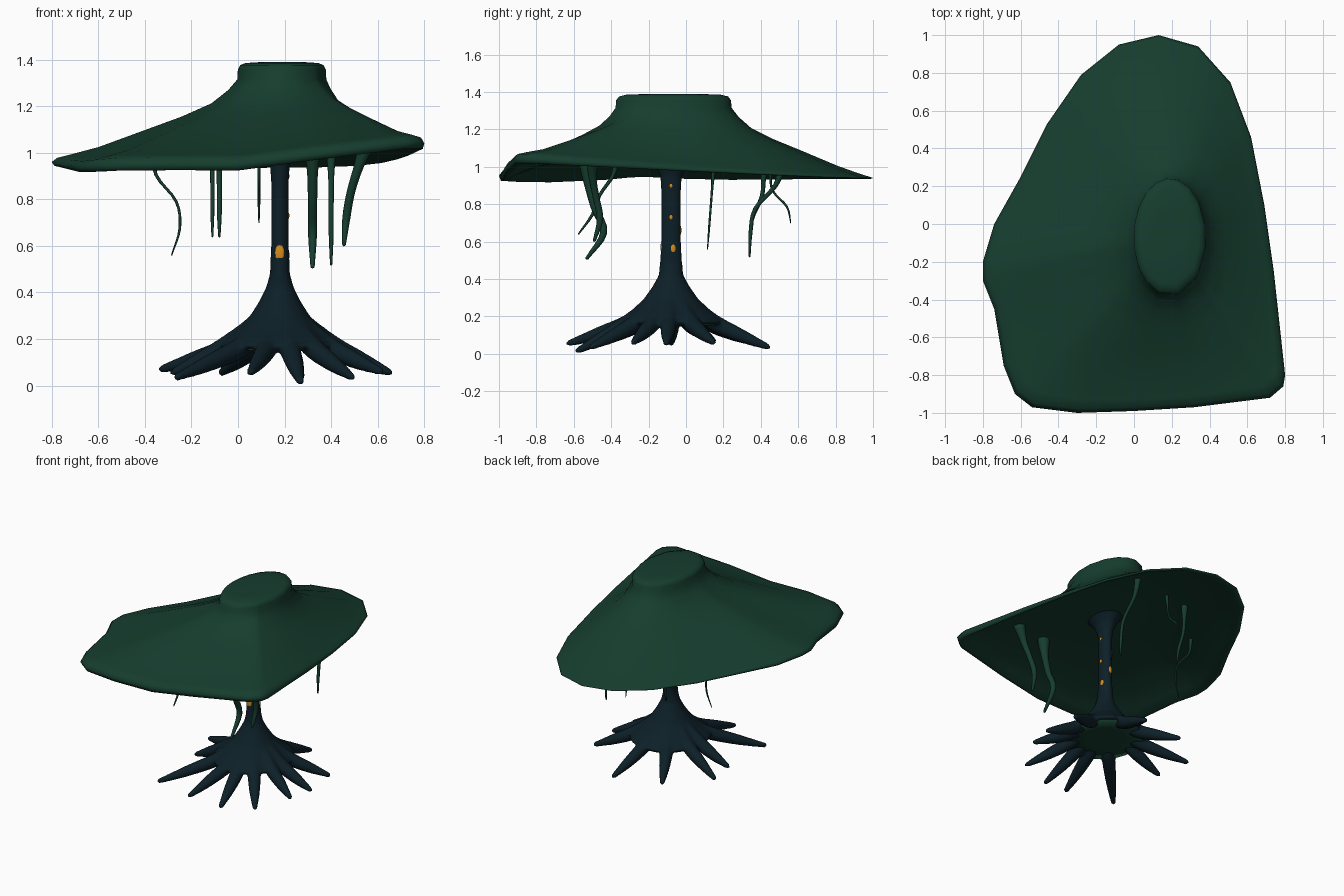
import bpy, bmesh
from math import cos, sin, pi, atan2, radians
from mathutils import Vector

if "Cube" in bpy.data.objects:
    bpy.data.objects.remove(bpy.data.objects["Cube"])


def material(name, rgb):
    m = bpy.data.materials.new(name)
    m.diffuse_color = (*rgb, 1)
    m.use_nodes = True
    m.node_tree.nodes["Principled BSDF"].inputs["Base Color"].default_value = m.diffuse_color
    return m


GREEN = material("leaf_green", (0.008, 0.047, 0.028))
BARK = material("dark_bark", (0.004, 0.014, 0.021))
AMBER = material("amber", (0.68, 0.26, 0.01))


def finish(name, bm, mat):
    bmesh.ops.recalc_face_normals(bm, faces=bm.faces)
    for f in bm.faces:
        f.smooth = True
    me = bpy.data.meshes.new(name)
    bm.to_mesh(me)
    bm.free()
    me.materials.append(mat)
    ob = bpy.data.objects.new(name, me)
    bpy.context.collection.objects.link(ob)
    return ob


def loft(bm, rings, start, end):
    """Skin closed rings and close each end with a fan to a point."""
    vs = [[bm.verts.new(p) for p in r] for r in rings]
    n = len(vs[0])
    for a, b in zip(vs, vs[1:]):
        for i in range(n):
            j = (i + 1) % n
            bm.faces.new((a[i], a[j], b[j], b[i]))
    for ring, tip in ((vs[0], start), (vs[-1], end)):
        c = bm.verts.new(tip)
        for i in range(n):
            bm.faces.new((ring[i], ring[(i + 1) % n], c))


def smooth_path(pts, steps=4):
    """Catmull-Rom through (x, y, z, radius) points."""
    p = [Vector(q) for q in pts]
    p = [2 * p[0] - p[1]] + p + [2 * p[-1] - p[-2]]
    out = []
    for a, b, c, d in zip(p, p[1:], p[2:], p[3:]):
        for s in range(steps):
            t = s / steps
            out.append(0.5 * (2 * b + (c - a) * t + (2 * a - 5 * b + 4 * c - d) * t * t
                              + (3 * b - a - 3 * c + d) * t ** 3))
    return out + [p[-2]]


def tube(bm, pts, sides=10):
    path = smooth_path(pts)
    mid = (path[-1] - path[0]).to_3d()
    ref = Vector((0, 0, 1)).cross(mid) if mid.to_2d().length > .2 else Vector((0, 1, 0))
    rings = []
    for i, q in enumerate(path):
        d = (path[min(i + 1, len(path) - 1)] - path[max(i - 1, 0)]).to_3d().normalized()
        u = ref.cross(d).normalized()
        w = d.cross(u)
        rings.append([q.to_3d() + q[3] * (u * cos(k * 2 * pi / sides) + w * sin(k * 2 * pi / sides))
                      for k in range(sides)])
    loft(bm, rings, path[0].to_3d(), path[-1].to_3d() + d * path[-1][3])


# Cap: uneven rim outline (x, y) blended up to an oval crown
RIM = [(.13, 1), (.34, .94), (.51, .75), (.62, .46), (.69, .1), (.74, -.25), (.8, -.8),
       (.79, -.86), (.72, -.92), (.32, -.97), (0, -.99), (-.3, -1), (-.54, -.97), (-.63, -.9),
       (-.69, -.75), (-.74, -.45), (-.8, -.3), (-.8, -.2), (-.74, 0), (-.6, .25), (-.46, .53),
       (-.28, .79), (-.08, .95)]
CX, CY, RX, RY, CROWN = .19, -.07, .193, .315, 1.315
cols = []
for x, y in RIM:
    phi = atan2((y - CY) / RY, (x - CX) / RX)
    # the rim rises to the front right and at the left bulge; its lip thickens to the front
    z = .94 + .0735 * max(x, 0) * (1 - y) * .95 + .2 * max(0, -x - .7) + .08 * max(0, -y - .85)
    lip = .01 + .05 * ((1 - y) / 2) ** 1.5
    cols.append((Vector((CX, CY)), Vector((RX * cos(phi), RY * sin(phi))), Vector((x, y)), z, lip))


def crown_ring(s, z):
    return [(*(c + e * s), z) for c, e, p, zr, lip in cols]


def slope_ring(t, h, top, f):
    return [(*(c + e).lerp(p, t), zr + (top - zr) * h + lip * f) for c, e, p, zr, lip in cols]


bm = bmesh.new()
rings = [crown_ring(s, z) for s, z in ((.5, 1.389), (.82, 1.385), (.94, 1.376), (.99, 1.355))]
rings += [slope_ring(t, h, CROWN, f) for t, h, f in
          ((0, 1, 0), (.05, .87, 0), (.14, .71, 0), (.3, .55, 0), (.5, .385, 0), (.75, .17, .1),
           (.9, .055, .35), (.97, .01, .4), (1, 0, 0), (.985, 0, -.45), (.95, 0, -.45))]
rings += [slope_ring(t, h, 1.06, f) for t, h, f in
          ((.88, .15, -.2), (.7, .45, 0), (.45, .75, 0), (.2, .95, 0), (0, 1, 0))]
loft(bm, rings, (CX, CY, 1.39), (CX, CY, 1.06))
finish("mushroom_cap", bm, GREEN)

# Trunk flaring into the cap and the root skirt, with spreading roots, fused by remesh
TX, TY, N = .18, -.08, 24


def lathe(bm, profile, start, end):
    """Revolve (radius, height) points around the trunk; the slim stem is oval in y."""
    loft(bm, [[(TX + r * cos(k * 2 * pi / N), TY + r * sin(k * 2 * pi / N) * (1.4 if z > .45 else 1.1), z)
               for k in range(N)] for r, z in profile], (TX, TY, start), (TX, TY, end))


bm = bmesh.new()
lathe(bm, [(.11, 1.075), (.09, 1.055), (.06, 1.01), (.042, .95), (.037, .85), (.038, .6), (.043, .48),
           (.06, .42), (.09, .36), (.135, .29), (.19, .235), (.245, .19), (.265, .168), (.25, .158)],
      1.075, .19)
for deg, length, tip in ((225, .63, .03), (257, .565, .05), (280, .51, .01), (306, .53, .03),
                         (335, .48, .055), (357, .475, .05), (27, .5, .055), (80, .53, .03),
                         (119, .52, .05), (156, .56, .065), (180, .46, .05)):
    ca, sa = cos(radians(deg)), sin(radians(deg))
    tube(bm, [(TX + ca * r, TY + sa * r, h, w) for r, h, w in
              ((.03, .35, .03), (.12, .255, .04), (.23, .168, .046),
               (.115 + length / 2, .082 + tip / 2, .037), (length, tip + .005, .017))])
trunk = finish("trunk_and_roots", bm, BARK)
fuse = trunk.modifiers.new("fuse", 'REMESH')
fuse.mode = 'VOXEL'
fuse.voxel_size = .01
fuse.use_smooth_shade = True
soften = trunk.modifiers.new("soften", 'SMOOTH')
soften.factor, soften.iterations = .5, 6

# Mossy underside of the root skirt
bm = bmesh.new()
lathe(bm, [(.24, .165), (.24, .15), (.12, .155)], .175, .16)
finish("root_underside", bm, GREEN)

# Amber spots set in the trunk: angle, height, half height
for i, (deg, z, h) in enumerate(((-92, .57, .038), (15, .56, .03), (0, .73, .015), (0, .9, .015),
                                 (100, .66, .028)), 1):
    a = radians(deg)
    bm = bmesh.new()
    bmesh.ops.create_uvsphere(bm, u_segments=12, v_segments=8, radius=1)
    ob = finish(f"amber_spot_{i}", bm, AMBER)
    ob.scale = (.008, .004 + h * .43, h)
    ob.rotation_euler.z = a
    ob.location = (TX + .033 * cos(a), TY + .048 * sin(a), z)


# Hanging vines: evenly spaced drops from the cap, flared on top and tapered below
def vine(name, xs, ys, bottom, r, top=1.06):
    pts = []
    for k, w in enumerate((2.2, 1.2, 1, .95, .45)):
        x = xs[k] if len(xs) == 5 else xs[0] + (xs[-1] - xs[0]) * k / 4
        y = ys[k] if len(ys) == 5 else ys[0] + (ys[-1] - ys[0]) * k / 4
        pts.append((x, y, top + (bottom - top) * k / 4, r * w))
    bm = bmesh.new()
    tube(bm, pts, 8)
    finish(name, bm, GREEN)


vine("thick_front_vine", [.32], [-.54, -.525, -.49, -.44, -.53], .51, .02)
vine("right_front_vine", [.56, .52, .485, .465, .455], [-.5, -.5, -.48, -.46, -.49], .605, .018)
vine("slim_front_vine", [-.11], [-.37, -.39, -.46, -.5, -.575], .64, .009)
vine("curly_left_vine", [-.36, -.352, -.265, -.25, -.285], [.15, .115], .56, .006, 1.02)
vine("right_back_vine", [.4], [.52, .48, .37, .345, .34], .52, .011, 1.03)
vine("middle_back_vine", [-.08], [.42, .415, .405, .36, .34], .64, .011, 1.04)
vine("thin_back_vine", [.09], [.44, .45, .465, .54, .56], .7, .006, 1.04)
